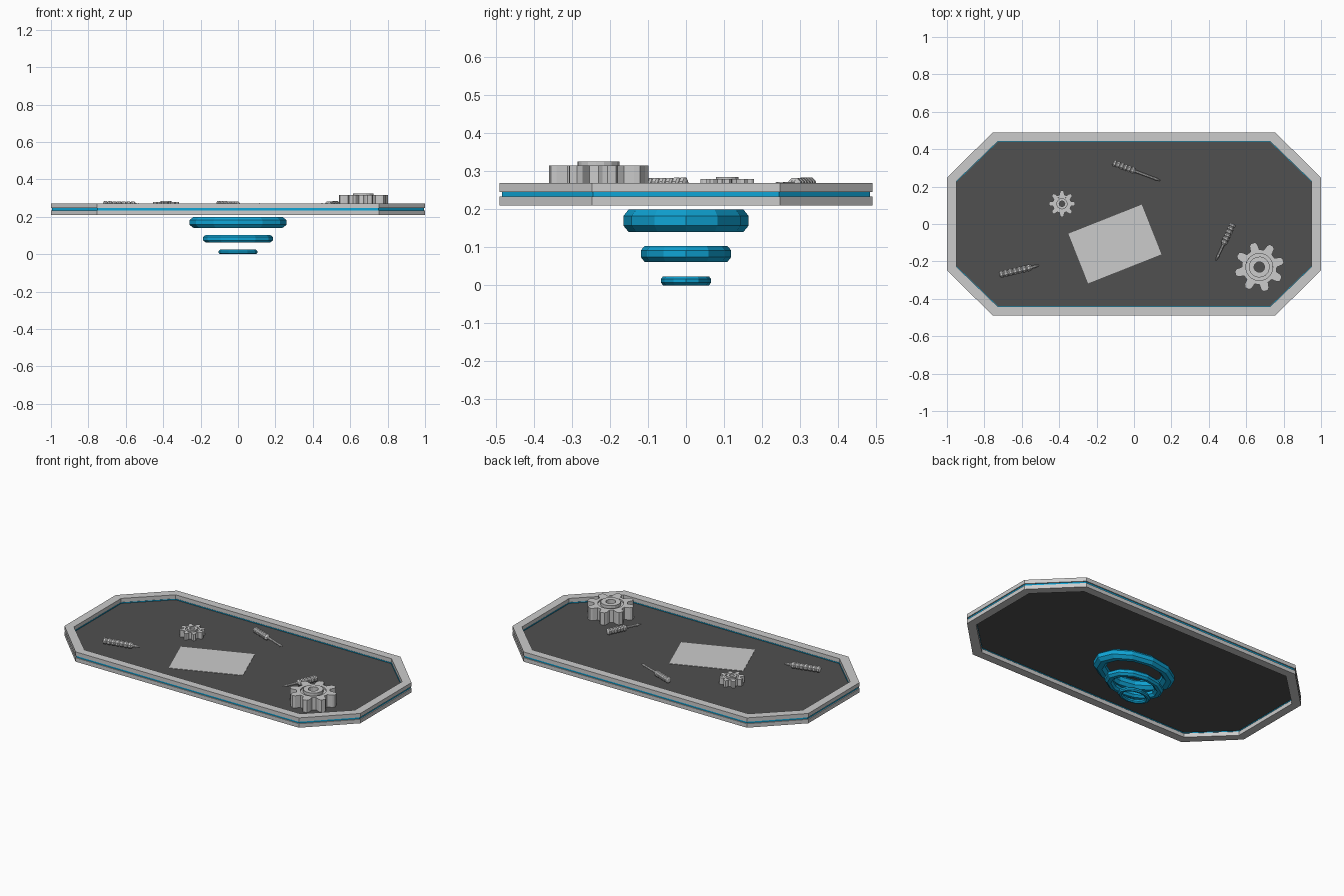
import bpy, bmesh, math
from mathutils import Vector, Matrix

if "Cube" in bpy.data.objects:
    bpy.data.objects.remove(bpy.data.objects["Cube"])

def material(name, rgb):
    m = bpy.data.materials.new(name)
    m.diffuse_color = (*rgb, 1)
    m.use_nodes = True
    m.node_tree.nodes["Principled BSDF"].inputs["Base Color"].default_value = m.diffuse_color
    return m

BLUE = material("glow_blue", (0.005, 0.38, 0.68))
DARK = material("dark_grey", (0.08, 0.08, 0.08))

def finish(name, bm, mat=None):
    bmesh.ops.recalc_face_normals(bm, faces=bm.faces)
    me = bpy.data.meshes.new(name)
    bm.to_mesh(me)
    bm.free()
    ob = bpy.data.objects.new(name, me)
    bpy.context.collection.objects.link(ob)
    if mat:
        me.materials.append(mat)
    return ob

def octagon(x, y, cx, cy):
    # elongated octagon: half sizes and where the chamfers start
    q = [(x, cy), (cx, y)]
    return (q + [(-a, b) for a, b in reversed(q)] + [(-a, -b) for a, b in q]
            + [(a, -b) for a, b in reversed(q)])

def add_loft(bm, loops, closed):
    # skin a list of equal-length point loops
    rows = [[bm.verts.new(p) for p in lp] for lp in loops]
    n = len(rows[0])
    for i in range(len(rows) if closed else len(rows) - 1):
        a, b = rows[i], rows[(i + 1) % len(rows)]
        for j in range(n):
            k = (j + 1) % n
            bm.faces.new((a[j], a[k], b[k], b[j]))
    if not closed:
        bm.faces.new(rows[0])
        bm.faces.new(rows[-1])

def at(pts, z):
    return [(x, y, z) for x, y in pts]

def band(bm, outer, inner, z0, z1):
    add_loft(bm, [at(outer, z0), at(outer, z1), at(inner, z1), at(inner, z0)], True)

def circle(r, n):
    return [(r * math.cos(2 * math.pi * i / n), r * math.sin(2 * math.pi * i / n)) for i in range(n)]

# Frame: two rims with a glowing strip in the groove
OUT = octagon(1.0, 0.49, 0.755, 0.247)
INN = octagon(0.95, 0.44, 0.73, 0.228)
for name, z0, z1 in (("lower_rim", 0.21, 0.234), ("upper_rim", 0.246, 0.27)):
    bm = bmesh.new()
    band(bm, OUT, INN, z0, z1)
    finish(name, bm)
bm = bmesh.new()
band(bm, octagon(0.994, 0.484, 0.752, 0.244), octagon(0.948, 0.438, 0.729, 0.227), 0.234, 0.246)
finish("light_strip", bm, BLUE)

# Table panel
bm = bmesh.new()
mid = octagon(0.96, 0.45, 0.735, 0.232)
add_loft(bm, [at(mid, 0.2385), at(mid, 0.2405)], False)
finish("table_panel", bm, DARK)

# Paper sheet
bm = bmesh.new()
bmesh.ops.create_cube(bm, size=1)
bmesh.ops.scale(bm, verts=bm.verts, vec=(0.422, 0.286, 0.002))
ob = finish("paper_sheet", bm)
ob.location = (-0.102, -0.107, 0.2415)
ob.rotation_euler.z = math.radians(21.6)

# Hover rings: faceted tori flattened in y
def hover_ring(name, rx, ry, zc, h):
    bm = bmesh.new()
    loops = []
    w = h * 1.3
    for i in range(12):
        a = 2 * math.pi * i / 12
        lp = []
        for j in range(8):
            t = 2 * math.pi * (j + 0.5) / 8
            k = 1 / math.cos(math.pi / 8)
            r = rx - w + w * k * math.cos(t)
            lp.append((r * math.cos(a), r * math.sin(a) * ry / rx, zc + h * k * math.sin(t)))
        loops.append(lp)
    add_loft(bm, loops, True)
    finish(name, bm, BLUE)

hover_ring("hover_ring_large", 0.26, 0.165, 0.17, 0.03)
hover_ring("hover_ring_medium", 0.187, 0.119, 0.083, 0.021)
hover_ring("hover_ring_small", 0.104, 0.066, 0.012, 0.012)

# Gears: toothed body, recessed web and raised hub
def gear(name, x, y, s, phase):
    prof = []
    for i in range(8):
        for r, d in ((0.094, -15), (0.122, -10), (0.133, -5), (0.133, 5), (0.122, 10), (0.094, 15)):
            a = math.radians(45 * i + d)
            prof.append((r * math.cos(a), r * math.sin(a)))
    bore = []
    for i in range(8):
        for d in (-15, -10, -5, 5, 10, 15):
            a = math.radians(45 * i + d)
            bore.append((0.072 * math.cos(a), 0.072 * math.sin(a)))
    bm = bmesh.new()
    band(bm, prof, bore, 0, 0.075)
    band(bm, circle(0.073, 16), circle(0.054, 16), 0.002, 0.066)
    band(bm, circle(0.056, 16), circle(0.028, 16), 0, 0.085)
    ob = finish(name, bm)
    ob.location = (x, y, 0.2405)
    ob.scale = (s, s, s)
    ob.rotation_euler.z = math.radians(phase)

gear("large_gear", 0.67, -0.23, 1.0, 15)
gear("small_gear", -0.385, 0.108, 0.53, 0)

# Hand tools: ribbed grip, optional thin shaft with pointed tip
def hand_tool(name, start, end, grip, ribs):
    a, b = Vector((*start, 0.266)), Vector((*end, 0.264))
    length = (b - a).length
    prof = [(0.0, 0.011)]
    step = grip / ribs
    for i in range(ribs):
        prof += [(step * (i + 0.2), 0.019), (step * (i + 0.7), 0.019), (step * (i + 0.95), 0.014)]
    if grip < length * 0.8:
        prof += [(grip + 0.006, 0.008), (length - 0.035, 0.007), (length - 0.025, 0.009), (length, 0.002)]
    else:
        prof += [(grip + 0.004, 0.017), (length - 0.005, 0.017), (length, 0.011)]
    bm = bmesh.new()
    add_loft(bm, [at(circle(r, 8), d) for d, r in prof], False)
    bm.transform(Matrix.Rotation(math.pi / 8, 4, 'Z'))
    ob = finish(name, bm)
    ob.rotation_mode = 'QUATERNION'
    ob.rotation_quaternion = (b - a).to_track_quat('Z', 'Y')
    ob.location = a

hand_tool("tool_left", (-0.72, -0.272), (-0.507, -0.222), 0.175, 7)
hand_tool("tool_back", (-0.113, 0.327), (0.14, 0.232), 0.125, 6)
hand_tool("tool_right", (0.53, 0.002), (0.438, -0.195), 0.12, 6)
